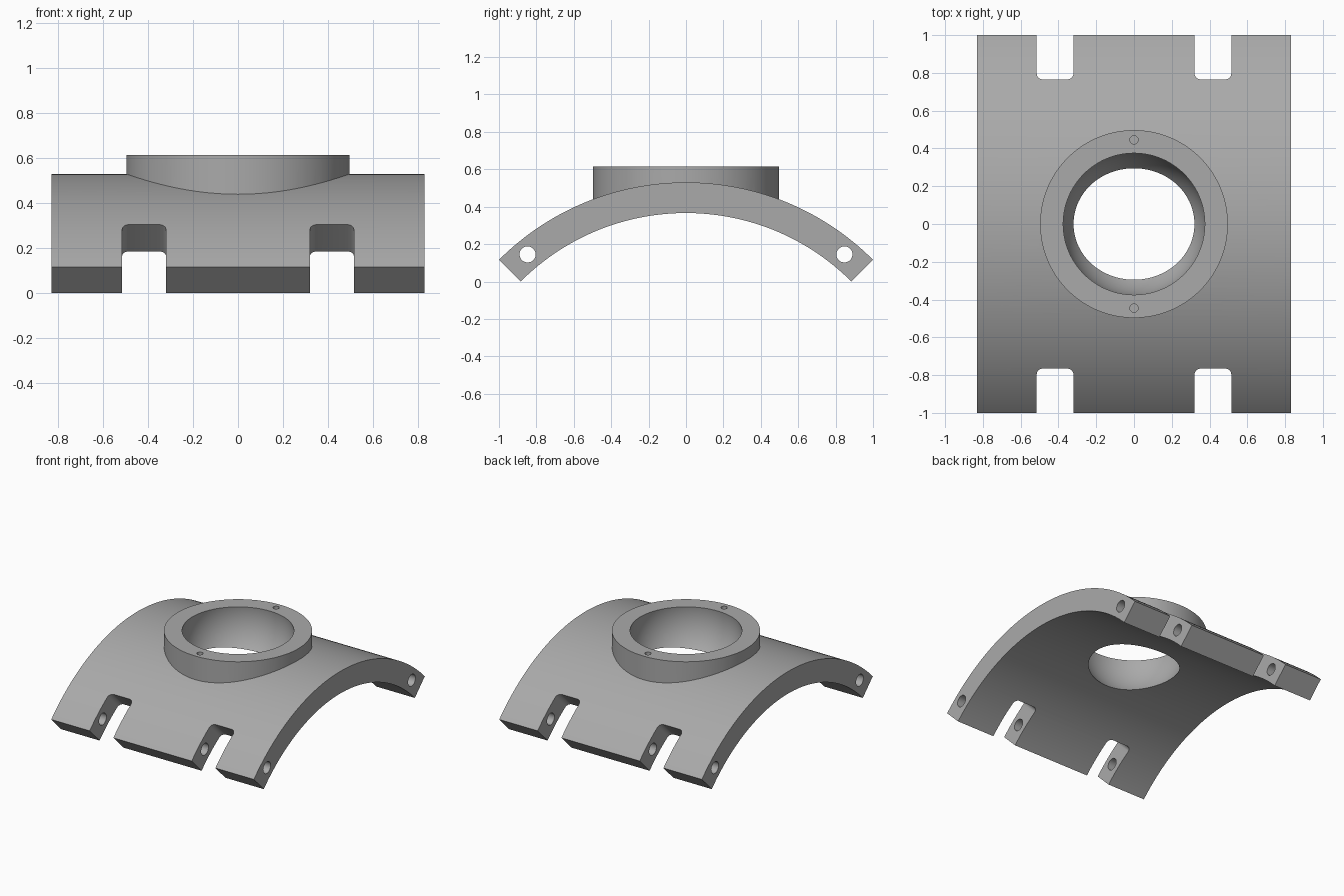
import bpy, bmesh, math
from mathutils import Matrix, Vector

cube = bpy.data.objects.get("Cube")
if cube:
    bpy.data.objects.remove(cube, do_unlink=True)

R_OUT, R_IN = 1.414, 1.25          # saddle radii
AXIS_Z = -R_IN * math.sqrt(0.5)    # saddle axis height
HALF_X = 0.83
TOP_Z = 0.615

grey = bpy.data.materials.new("machined_grey")
grey.use_nodes = True
colour = (0.4, 0.4, 0.4, 1)
grey.diffuse_color = colour
grey.node_tree.nodes["Principled BSDF"].inputs["Base Color"].default_value = colour


def make_object(name, bm):
    bmesh.ops.recalc_face_normals(bm, faces=bm.faces)
    mesh = bpy.data.meshes.new(name)
    bm.to_mesh(mesh)
    bm.free()
    obj = bpy.data.objects.new(name, mesh)
    bpy.context.collection.objects.link(obj)
    return obj


def prism(name, points, direction):
    """Extrude a closed outline along a direction."""
    bm = bmesh.new()
    face = bm.faces.new([bm.verts.new(p) for p in points])
    new = bmesh.ops.extrude_face_region(bm, geom=[face])["geom"]
    verts = [g for g in new if isinstance(g, bmesh.types.BMVert)]
    bmesh.ops.translate(bm, verts=verts, vec=direction)
    return make_object(name, bm)


def cylinder(name, radius, length, centre, axis="Z", segments=48):
    turn = Matrix.Rotation(math.pi / 2, 4, "Y") if axis == "X" else Matrix()
    bm = bmesh.new()
    bmesh.ops.create_cone(bm, cap_ends=True, segments=segments, radius1=radius,
                          radius2=radius, depth=length,
                          matrix=Matrix.Translation(centre) @ turn)
    return make_object(name, bm)


def combine(target, tool, operation):
    """Apply a boolean and discard the tool."""
    mod = target.modifiers.new("cut", "BOOLEAN")
    mod.operation, mod.solver, mod.object = operation, "EXACT", tool
    graph = bpy.context.evaluated_depsgraph_get()
    graph.update()
    mesh = bpy.data.meshes.new_from_object(target.evaluated_get(graph))
    target.modifiers.clear()
    target.data = mesh
    bpy.data.objects.remove(tool, do_unlink=True)


def arc(radius, steps=72):
    angles = [math.pi / 4 * (2 * i / steps - 1) for i in range(steps + 1)]
    return [(-HALF_X, radius * math.sin(a), AXIS_Z + radius * math.cos(a)) for a in angles]


# Curved saddle plate
body = prism("saddle_clamp", arc(R_OUT) + arc(R_IN)[::-1], (2 * HALF_X, 0, 0))

# Round collar on the crown
base_z = 0.41
combine(body, cylinder("collar", 0.497, TOP_Z - base_z,
                       (0, 0, (TOP_Z + base_z) / 2), segments=128), "UNION")

# Spherical seat through the collar
bm = bmesh.new()
bmesh.ops.create_uvsphere(bm, u_segments=128, v_segments=64, radius=0.378,
                          matrix=Matrix.Translation((0, 0, 0.567)))
combine(body, make_object("seat_cutter", bm), "DIFFERENCE")

# Round-cornered slots, square to each end face
SLOT_HALF, SLOT_DEPTH, CORNER = 0.097, 0.30, 0.035
for side in (-1, 1):
    radial = Vector((0, side, 1)).normalized()
    inward = Vector((0, -side, 1)).normalized()
    start = Vector((0, 0, AXIS_Z)) + radial * (R_IN - 0.25)
    for x in (-0.418, 0.418):
        outline = [(SLOT_HALF, -0.1)]
        for i in range(17):
            if i == 8:
                continue
            k = i if i < 8 else i - 1
            a = math.pi * i / 16
            sign = 1 if i < 8 else -1
            a = (k if k < 8 else k + 1) * math.pi / 16
            outline.append((sign * (SLOT_HALF - CORNER) + CORNER * math.cos(a),
                            SLOT_DEPTH - CORNER + CORNER * math.sin(a)))
        outline.append((-SLOT_HALF, -0.1))
        points = [start + Vector((x + u, 0, 0)) + inward * t for u, t in outline]
        combine(body, prism("slot_cutter", points, radial * 0.7), "DIFFERENCE")

    # Pin hole along the edge and a screw hole in the collar
    combine(body, cylinder("pin_cutter", 0.043, 2, (0, side * 0.847, 0.145), "X"), "DIFFERENCE")
    combine(body, cylinder("screw_cutter", 0.022, 0.2, (0, side * 0.445, TOP_Z),
                           segments=16), "DIFFERENCE")

body.data.materials.clear()
body.data.materials.append(grey)
for poly in body.data.polygons:
    poly.material_index = 0

bpy.ops.object.select_all(action="DESELECT")
body.select_set(True)
bpy.context.view_layer.objects.active = body
bpy.ops.object.shade_smooth_by_angle(angle=math.radians(30))
